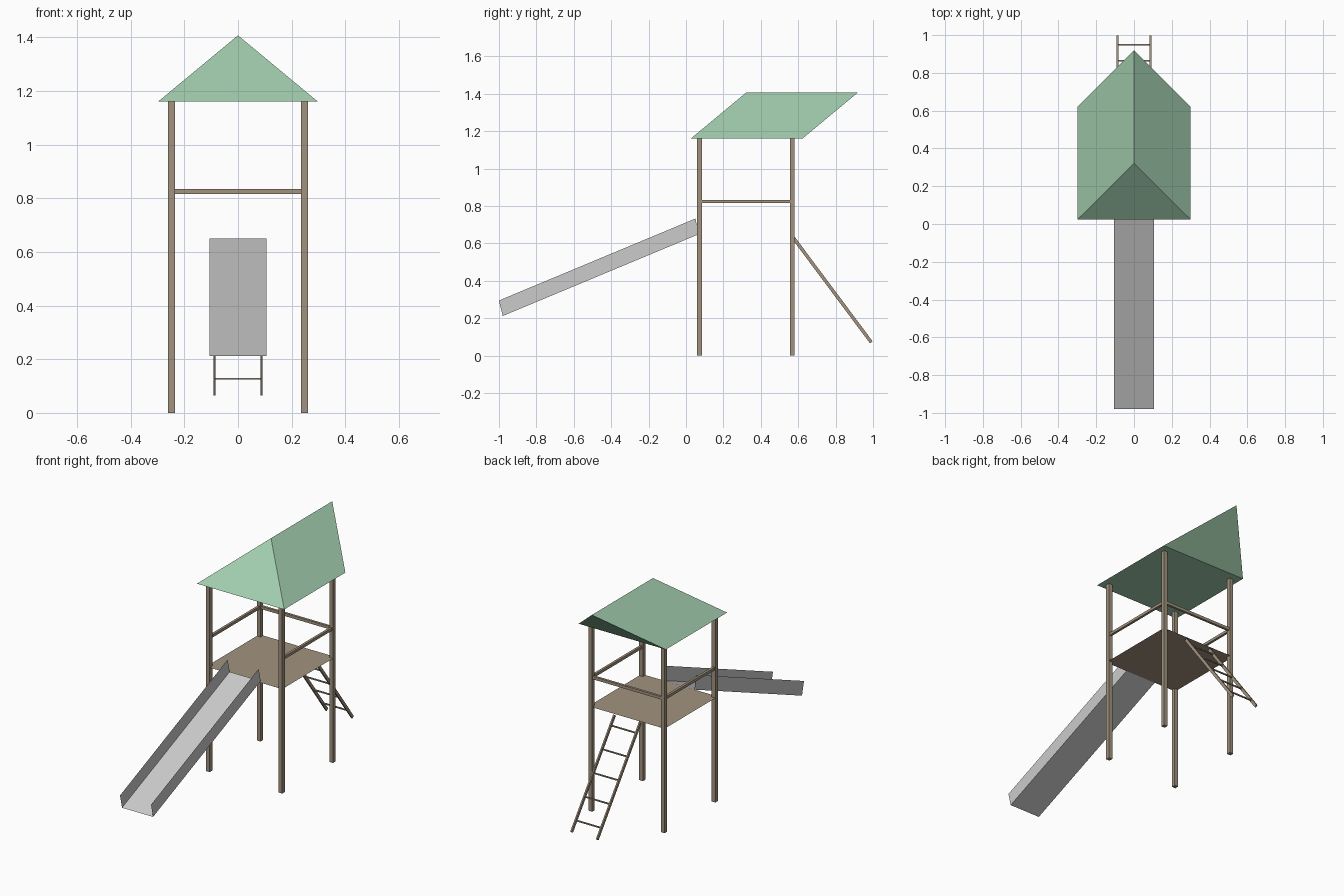
import bpy
from mathutils import Vector

if "Cube" in bpy.data.objects:
    bpy.data.objects.remove(bpy.data.objects["Cube"])


def material(name, color):
    m = bpy.data.materials.new(name)
    m.diffuse_color = (*color, 1)
    m.use_nodes = True
    m.node_tree.nodes["Principled BSDF"].inputs["Base Color"].default_value = m.diffuse_color
    return m


wood = material("wood", (0.36, 0.29, 0.21))
green = material("green", (0.36, 0.61, 0.42))


def mesh(name, verts, faces, mat=None):
    me = bpy.data.meshes.new(name)
    me.from_pydata(verts, [], faces)
    if mat:
        me.materials.append(mat)
    ob = bpy.data.objects.new(name, me)
    bpy.context.collection.objects.link(ob)
    return ob


def beam(name, a, b, width, depth, mat=wood):
    """Rectangular bar from a to b; width is measured sideways."""
    a, b = Vector(a), Vector(b)
    d = (b - a).normalized()
    side = Vector((1, 0, 0)) if abs(d.x) < 0.5 else Vector((0, 1, 0))
    up = d.cross(side).normalized()
    s, u = side * width / 2, up * depth / 2
    verts = [p + i * s + j * u for p in (a, b)
             for i, j in ((-1, -1), (1, -1), (1, 1), (-1, 1))]
    faces = [(3, 2, 1, 0), (4, 5, 6, 7)]
    faces += [(i, (i + 1) % 4, (i + 1) % 4 + 4, i + 4) for i in range(4)]
    return mesh(name, verts, faces, mat)


# Corner posts
PX, Y0, Y1 = 0.2475, 0.0725, 0.5675
for sx, side in ((-1, "left"), (1, "right")):
    for y, end in ((Y0, "front"), (Y1, "back")):
        beam(f"{end}_{side}_post", (sx * PX, y, 0), (sx * PX, y, 1.16), 0.025, 0.025)
    # Side guard rails
    beam(f"{side}_guard_rail", (sx * PX, Y0, 0.825), (sx * PX, Y1, 0.825), 0.015, 0.017)

# Back guard rail
beam("back_guard_rail", (-PX, Y1, 0.825), (PX, Y1, 0.825), 0.015, 0.018)

# Thin platform
mesh("platform", [(-0.26, 0.06, 0.645), (0.26, 0.06, 0.645),
                  (0.26, 0.58, 0.645), (-0.26, 0.58, 0.645)], [(0, 1, 2, 3)], wood)

# Slanted prism roof
RX = 0.298
mesh("roof",
     [(-RX, 0.025, 1.16), (RX, 0.025, 1.16), (0, 0.322, 1.407),
      (-RX, 0.622, 1.16), (RX, 0.622, 1.16), (0, 0.919, 1.407)],
     [(0, 1, 2), (5, 4, 3), (1, 4, 5, 2), (3, 0, 2, 5), (0, 3, 4, 1)], green)

# Slide: one open sheet profile swept from platform to lower end
profile = ((-0.106, 1), (-0.106, 0), (0.106, 0), (0.106, 1))
ends = (((0.07, 0.65), (0.05, 0.733)), ((-0.98, 0.212), (-1.0, 0.295)))
mesh("slide", [(x, *e[k]) for e in ends for x, k in profile],
     [(i, i + 4, i + 5, i + 1) for i in range(3)])

# Ladder
top, foot = Vector((0, 0.572, 0.633)), Vector((0, 0.991, 0.071))
LX = 0.0875
for sx, side in ((-1, "left"), (1, "right")):
    off = Vector((sx * LX, 0, 0))
    beam(f"{side}_ladder_rail", top + off, foot + off, 0.009, 0.018)
for i in range(5):
    p = foot.lerp(top, 0.1 + i * 0.203)
    off = Vector((LX, 0, 0))
    beam(f"ladder_rung_{i + 1}", p - off, p + off, 0.008, 0.007)
